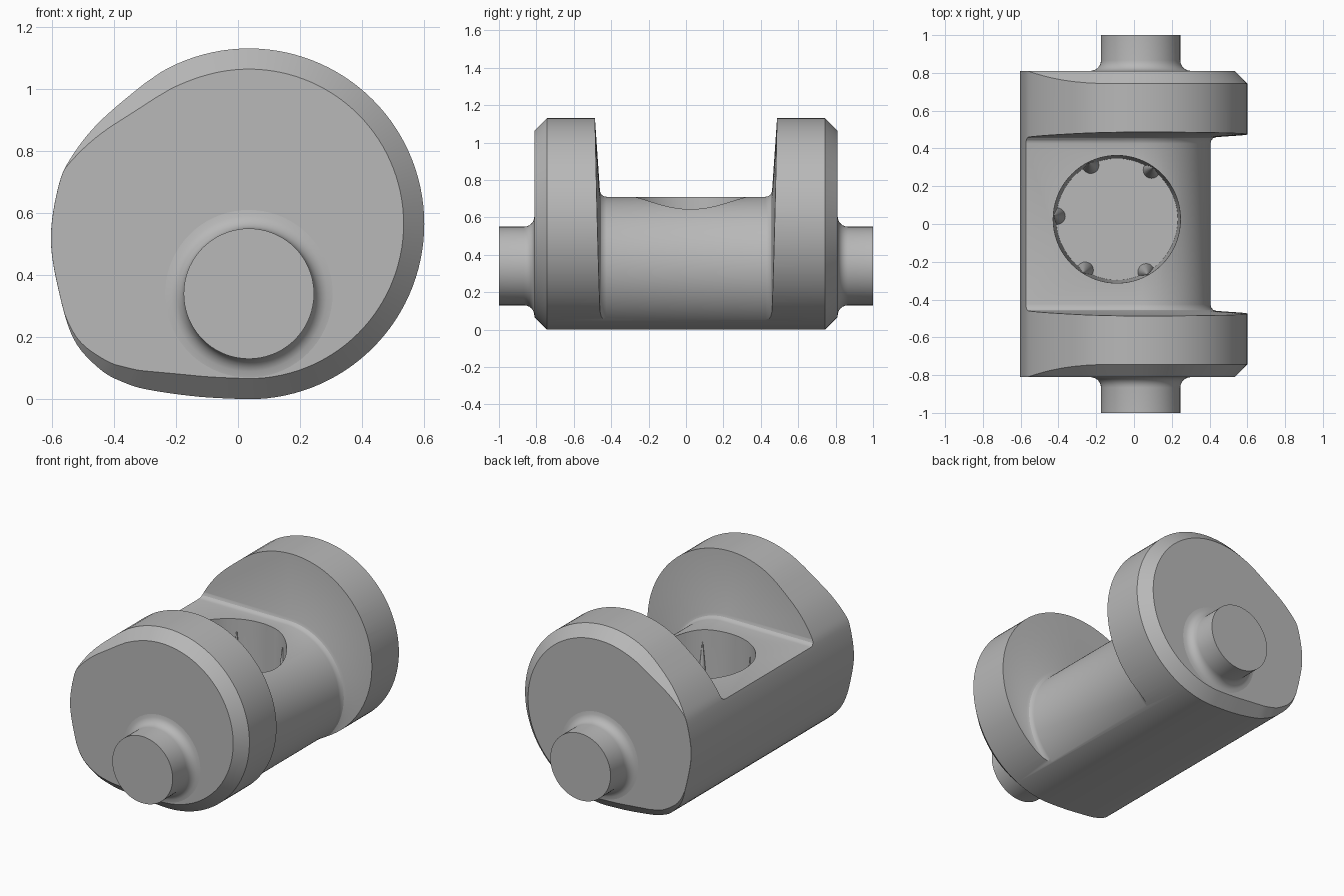
import bpy, bmesh, math
from mathutils import Vector

if "Cube" in bpy.data.objects:
    bpy.data.objects.remove(bpy.data.objects["Cube"], do_unlink=True)

steel = bpy.data.materials.new("plain grey")
steel.use_nodes = True
GREY = (0.48, 0.48, 0.48, 1)
steel.diffuse_color = GREY
steel.node_tree.nodes["Principled BSDF"].inputs["Base Color"].default_value = GREY

AXIS = Vector((0.035, 0, 0.34))      # pin and neck axis
POCKET = Vector((-0.09, 0.025, 0))   # pocket centre


def loft(name, loops):
    """Solid skinned through loops of equal length, capped at both ends."""
    bm = bmesh.new()
    rings = [[bm.verts.new(p) for p in loop] for loop in loops]
    n = len(rings[0])
    for a, b in zip(rings, rings[1:]):
        for i in range(n):
            j = (i + 1) % n
            bm.faces.new((a[i], a[j], b[j], b[i]))
    bm.faces.new(rings[0])
    bm.faces.new(rings[-1])
    bmesh.ops.recalc_face_normals(bm, faces=bm.faces)
    mesh = bpy.data.meshes.new(name)
    bm.to_mesh(mesh)
    bm.free()
    obj = bpy.data.objects.new(name, mesh)
    mesh.materials.append(steel)
    bpy.context.collection.objects.link(obj)
    return obj


def activate(obj):
    bpy.ops.object.select_all(action='DESELECT')
    obj.select_set(True)
    bpy.context.view_layer.objects.active = obj


def smooth(obj):
    activate(obj)
    bpy.ops.object.shade_smooth_by_angle(angle=math.radians(28))


def ring_xy(centre, r, z, n=72):
    return [Vector((centre.x + r * math.cos(math.tau * i / n),
                    centre.y + r * math.sin(math.tau * i / n), z)) for i in range(n)]


# Body outline: a large arc closed by a soft bulge on the right-hand side
def arc_point(deg):
    a = math.radians(deg)
    return Vector((0.035 + 0.565 * math.cos(a), 0, 0.565 + 0.565 * math.sin(a)))


bulge = [arc_point(-87), arc_point(-90)] + [Vector((x, 0, z)) for x, z in [
    (-0.125, 0.008), (-0.285, 0.03), (-0.365, 0.053), (-0.445, 0.097), (-0.53, 0.195),
    (-0.58, 0.36), (-0.603, 0.52), (-0.58, 0.68), (-0.54, 0.775), (-0.445, 0.895)]]
bulge += [arc_point(124), arc_point(120)]
outline = [arc_point(120 - 3 * i) for i in range(70)]
for p0, p1, p2, p3 in zip(bulge, bulge[1:], bulge[2:], bulge[3:]):
    for k in range(6):
        t = k / 6
        outline.append(0.5 * (2 * p1 + (p2 - p0) * t + (2 * p0 - 5 * p1 + 4 * p2 - p3) * t * t
                              + (3 * p1 - p0 - 3 * p2 + p3) * t ** 3))


# The end chamfer fades out towards the bulge
def chamfer(p):
    t = min(max((-0.1 - p.x) / 0.46, 0), 1)
    return 0.0005 + 0.066 * (1 - t ** 2.5)


outer, inner = [], []
for i, p in enumerate(outline):
    tangent = (outline[(i + 1) % len(outline)] - outline[i - 1]).normalized()
    inward = Vector((tangent.z, 0, -tangent.x))
    w = chamfer(p)
    outer.append(p + Vector((0, 0.81 - w, 0)))
    inner.append(p + inward * w + Vector((0, 0.81, 0)))
flip = lambda loop: [Vector((p.x, -p.y, p.z)) for p in loop]
body = loft("body", [flip(inner), flip(outer), outer, inner])

# Groove around the neck: filleted, slightly drafted section swept over a flat and half a circle
half = [(0, 0.425), (0.004, 0.442), (0.014, 0.454), (0.03, 0.46), (0.7, 0.506)]
section = half + [(d, -y) for d, y in reversed(half)]
path = [(AXIS + Vector((-1, 0, 0)), math.pi / 2)]
path += [(AXIS, math.radians(90 - 3 * i)) for i in range(61)]
groove = loft("groove_cutter", [
    [c + Vector((math.cos(a) * (0.37 + d), y, math.sin(a) * (0.37 + d))) for d, y in section]
    for c, a in path])

# Round pocket with a slight draft
FLOOR = 0.17
pocket = loft("pocket_cutter", [ring_xy(POCKET, 0.322, FLOOR), ring_xy(POCKET, 0.338, 0.71),
                                ring_xy(POCKET, 0.338, 0.9)])

for cutter in (groove, pocket):
    cutter.hide_render = True
    mod = body.modifiers.new(cutter.name, 'BOOLEAN')
    mod.operation = 'DIFFERENCE'
    mod.solver = 'EXACT'
    mod.object = cutter
    activate(body)
    bpy.ops.object.modifier_apply(modifier=mod.name)
    bpy.data.objects.remove(cutter, do_unlink=True)
smooth(body)

# Tapered grip ribs on the pocket wall
for i in range(5):
    a = math.radians(55 + 61 * i)
    out = Vector((math.cos(a), math.sin(a), 0))
    rib = loft(f"pocket_rib_{i + 1}", [ring_xy(POCKET + out * 0.318, 0.045, FLOOR - 0.01, 20),
                                       ring_xy(POCKET + out * 0.334, 0.003, 0.63, 20)])
    smooth(rib)

# End pins with a fillet at the root
pin_profile = [(0.27, 0.79), (0.27, 0.81)]
pin_profile += [(0.265 - 0.055 * math.sin(t), 0.866 - 0.055 * math.cos(t))
                for t in [math.radians(15 * k) for k in range(1, 7)]]
pin_profile.append((0.21, 1.0))
for side, name in ((-1, "front_pin"), (1, "back_pin")):
    pin = loft(name, [[AXIS + Vector((r * math.cos(math.tau * i / 72), side * y,
                                      r * math.sin(math.tau * i / 72))) for i in range(72)]
                      for r, y in pin_profile])
    smooth(pin)
